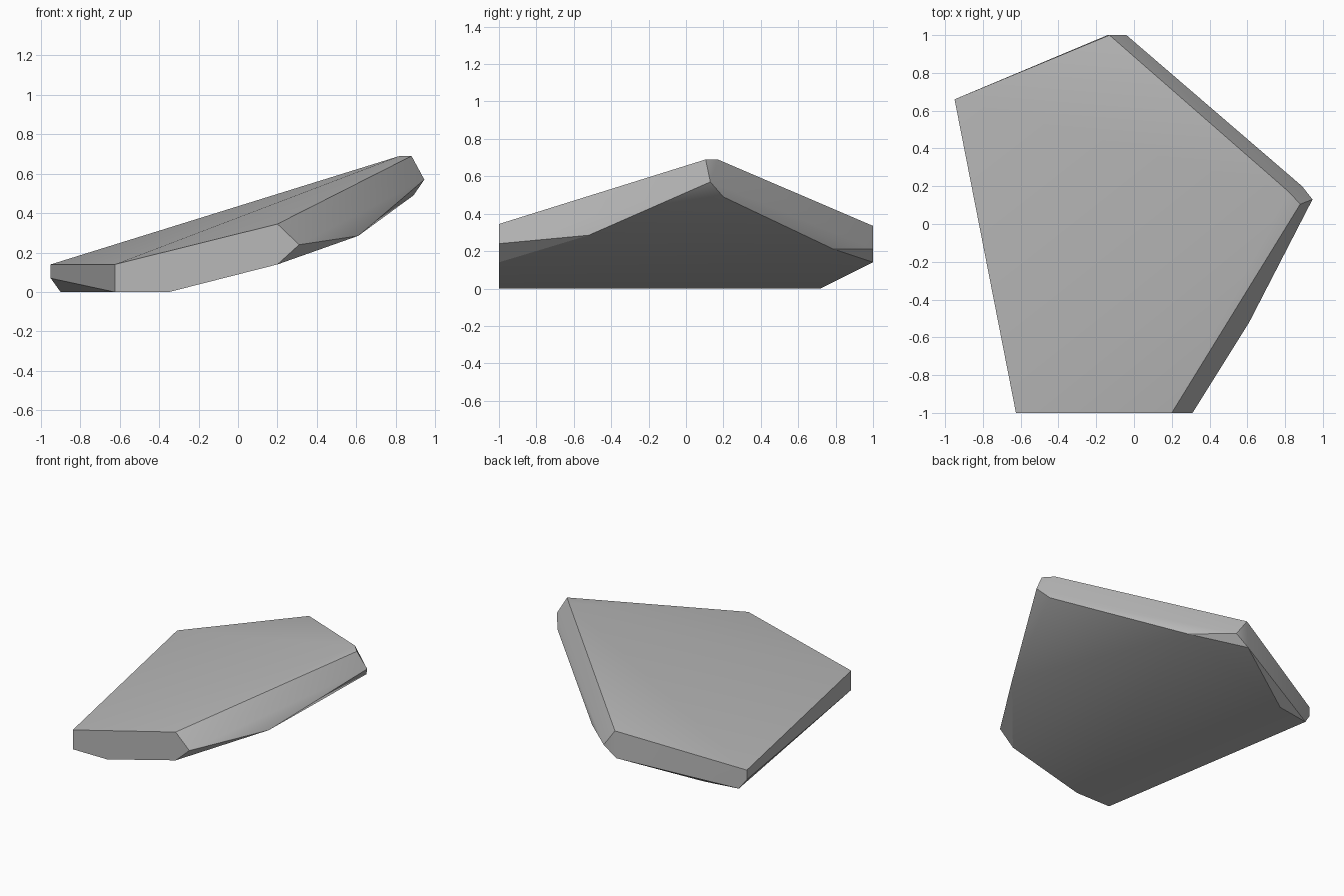
import bpy, bmesh, math

old = bpy.data.objects.get("Cube")
if old:
    bpy.data.objects.remove(old, do_unlink=True)

# One plain stone colour
stone = bpy.data.materials.new("stone grey")
stone.use_nodes = True
grey = (0.48, 0.48, 0.48, 1)
stone.diffuse_color = grey
stone.node_tree.nodes["Principled BSDF"].inputs["Base Color"].default_value = grey
stone.node_tree.nodes["Principled BSDF"].inputs["Roughness"].default_value = 0.8

# Corner outlines of the tilted slab: upper face, bevelled rim, underside
upper = [(-0.95, 0.66, 0.14), (-0.13, 1, 0.335), (0.82, 0.17, 0.69),
         (0.88, 0.105, 0.69), (0.2, -1, 0.345), (-0.625, -1, 0.14)]
rim = [(-0.95, 0.66, 0.07), (-0.04, 1, 0.21), (0.2, 0.79, 0.21),
       (0.89, 0.2, 0.49), (0.945, 0.13, 0.57), (0.61, -0.52, 0.285),
       (0.31, -1, 0.24)]
under = [(-0.9, 0.68, 0), (-0.65, 0.72, 0), (-0.14, 1, 0.14),
         (0.2, -1, 0.14), (-0.35, -1, 0), (-0.625, -1, 0)]

# Wrap the outlines into a closed, chipped stone
bm = bmesh.new()
for point in upper + rim + under:
    bm.verts.new(point)
hull = bmesh.ops.convex_hull(bm, input=bm.verts[:])
loose = [v for v in bm.verts if not v.link_faces]
bmesh.ops.delete(bm, geom=loose, context="VERTS")
bmesh.ops.dissolve_limit(bm, angle_limit=math.radians(1),
                         verts=bm.verts[:], edges=bm.edges[:])
bmesh.ops.recalc_face_normals(bm, faces=bm.faces[:])
mesh = bpy.data.meshes.new("rock_slab")
bm.to_mesh(mesh)
bm.free()
mesh.materials.append(stone)

slab = bpy.data.objects.new("rock_slab", mesh)
bpy.context.collection.objects.link(slab)

# Soft broad faces with crisp chipped edges
bpy.ops.object.select_all(action="DESELECT")
slab.select_set(True)
bpy.context.view_layer.objects.active = slab
bpy.ops.object.shade_smooth_by_angle(angle=math.radians(30))
